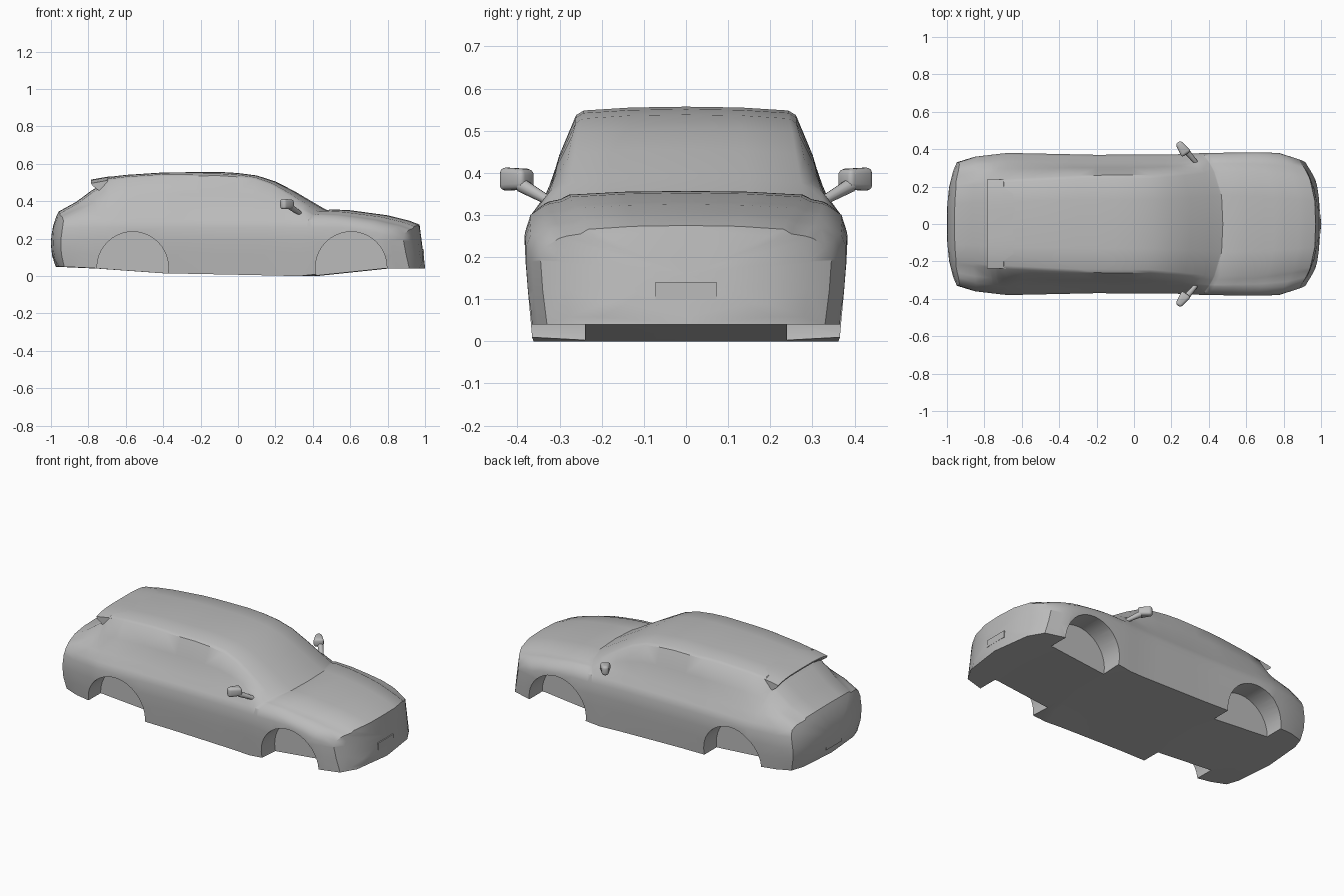
import bpy, bmesh, math
from mathutils import Vector, Matrix

default = bpy.data.objects.get("Cube")
if default:
    bpy.data.objects.remove(default, do_unlink=True)

grey = bpy.data.materials.new("body_grey")
grey.use_nodes = True
colour = (0.5, 0.5, 0.5, 1)
grey.diffuse_color = colour
for node in grey.node_tree.nodes:
    if node.type == 'BSDF_PRINCIPLED':
        node.inputs["Base Color"].default_value = colour


def make_object(name, bm):
    bmesh.ops.recalc_face_normals(bm, faces=bm.faces)
    mesh = bpy.data.meshes.new(name)
    bm.to_mesh(mesh)
    bm.free()
    mesh.materials.append(grey)
    obj = bpy.data.objects.new(name, mesh)
    bpy.context.scene.collection.objects.link(obj)
    return obj


def activate(obj):
    bpy.ops.object.select_all(action='DESELECT')
    obj.select_set(True)
    bpy.context.view_layer.objects.active = obj


def smooth(obj, degrees=35):
    activate(obj)
    bpy.ops.object.shade_smooth_by_angle(angle=math.radians(degrees))


def sample(points, x):
    """Linear interpolation through a short list of (x, value) points."""
    for (xa, va), (xb, vb) in zip(points, points[1:]):
        if x <= xb:
            return va + (vb - va) * (x - xa) / (xb - xa)
    return points[-1][1]


# Long profiles that drive the body shell
top = [(-1, .345), (-.77, .465), (-.74, .485), (-.7, .529), (-.6, .541), (-.4, .554),
       (-.1, .557), (0, .551), (.1, .538), (.2, .506), (.3, .455), (.4, .396),
       (.46, .361), (.475, .353), (.5, .357), (.6, .352), (.8, .325), (.94, .296), (1, .275)]
floor = [(-1, .05), (-.75, .04), (-.4, .015), (.42, 0), (.8, .04), (1, .04)]
width = [(-1, .33), (-.9, .36), (-.7, .38), (-.2, .37), (.3, .372), (.5, .38),
         (.75, .383), (.9, .38), (1, .345)]
roof_width = [(-1, .22), (-.78, .235), (-.3, .26), (.1, .262), (.3, .28),
              (.47, .3), (.7, .29), (1, .25)]
bow = [(-1, -.08), (-.75, -.03), (-.3, 0), (.05, .03), (.3, .09), (.46, .11),
       (.7, .09), (1, .13)]
end_weight = [(-1, 1), (-.8, 0), (.8, 0), (1, 1)]


def half_section(x):
    """Cross-section from floor centre around the side to roof centre."""
    low, high, w, r = (sample(p, x) for p in (floor, top, width, roof_width))
    belt, edge = min(.345, high - .03), high - .02
    waist = w - .045
    return [(0, low), (.24, low), (w - .015, low), (w - .005, .12), (w, .19),
            (w, min(.26, high - .08)), (w - .012, min(.3, high - .05)), (waist, belt),
            ((waist + r) / 2 + .008, (belt + edge) / 2), (r, edge),
            (r * .93, high - .009), (r * .5, high - .002), (0, high)]


def place(x, y, z):
    """Bow a section in plan and lean it towards the two ends."""
    lean = 1.5 * (z - .18) ** 2 if x < 0 else -.13 * (z - .05)
    return Vector((x - sample(bow, x) * (abs(y) / .38) ** 3 + lean * sample(end_weight, x), y, z))


def ring(bm, x, scale=1):
    half = half_section(x)
    outline = half + [(-y, z) for y, z in half[-2:0:-1]]
    mid = .16
    return [bm.verts.new(place(x, y * scale, mid + (z - mid) * scale)) for y, z in outline]


# Body shell, lofted along its length with rounded end caps
bm = bmesh.new()
stations = sorted({x for profile in (top, floor, width, roof_width) for x, _ in profile})
caps = [.03, .3, .6, .85]
rings = [ring(bm, -1, s) for s in caps]
rings += [ring(bm, x) for x in stations]
rings += [ring(bm, 1, s) for s in reversed(caps)]
for a, b in zip(rings, rings[1:]):
    for i in range(len(a)):
        j = (i + 1) % len(a)
        bm.faces.new((a[i], a[j], b[j], b[i]))
bm.faces.new(rings[0])
bm.faces.new(rings[-1])
bmesh.ops.triangulate(bm, faces=bm.faces)
body = make_object("body_shell", bm)

# Wheel wells cut from both sides
for x in (-.563, .605):
    for side in (1, -1):
        bm = bmesh.new()
        bmesh.ops.create_cone(bm, cap_ends=True, segments=40, radius1=.191, radius2=.191, depth=.4,
                              matrix=Matrix.Translation((x, side * .44, .046))
                              @ Matrix.Rotation(math.pi / 2, 4, 'X'))
        cutter = make_object("wheel_well_cutter", bm)
        cutter.hide_render = True
        activate(body)
        cut = body.modifiers.new("wheel_well", 'BOOLEAN')
        cut.operation = 'DIFFERENCE'
        cut.solver = 'EXACT'
        cut.object = cutter
        bpy.ops.object.modifier_apply(modifier=cut.name)
        bpy.data.objects.remove(cutter, do_unlink=True)
smooth(body)

# Roof spoiler, crowned like the roof
bm = bmesh.new()
blade = [(-.6, .538), (-.7, .531), (-.785, .516), (-.777, .502), (-.74, .475), (-.6, .475)]
slices = []
for k in range(-6, 7):
    y = .237 * k / 6
    drop = .02 * abs(k / 6) ** 4
    slices.append([bm.verts.new((x, y, z - drop)) for x, z in blade])
for a, b in zip(slices, slices[1:]):
    for i in range(len(a)):
        j = (i + 1) % len(a)
        bm.faces.new((a[i], a[j], b[j], b[i]))
bm.faces.new(slices[0])
bm.faces.new(slices[-1])
smooth(make_object("roof_spoiler", bm), 25)

# Door mirrors: rounded housing on a slanted arm
for side, label in ((1, "left"), (-1, "right")):
    bm = bmesh.new()
    bmesh.ops.create_cube(bm, size=1)
    for v in bm.verts:
        outer = v.co.y > 0
        v.co.x *= .035 if outer else .06
        v.co.z *= .056 if outer else .048
        v.co.y *= .078
    bmesh.ops.bevel(bm, geom=bm.edges[:], offset=.014, segments=3, profile=.5, affect='EDGES')
    bm.transform(Matrix.Translation((.258, .405, .385)) @ Matrix.Rotation(math.radians(35), 4, 'Z'))
    start, end = Vector((.28, .39, .37)), Vector((.335, .325, .333))
    turn = (end - start).to_track_quat('Z', 'Y').to_matrix().to_4x4()
    bmesh.ops.create_cone(bm, cap_ends=True, segments=12, radius1=.017, radius2=.011,
                          depth=(end - start).length,
                          matrix=Matrix.Translation((start + end) / 2) @ turn)
    bm.transform(Matrix.Diagonal((1, side, 1, 1)))
    smooth(make_object(label + "_door_mirror", bm), 50)

# Blank plates at the nose and the tail
for name, x in (("front_plate", .99), ("rear_plate", -.991)):
    bm = bmesh.new()
    bmesh.ops.create_cube(bm, size=1, matrix=Matrix.Translation((x, 0, .12))
                          @ Matrix.Diagonal((.008, .145, .042, 1)))
    make_object(name, bm)
